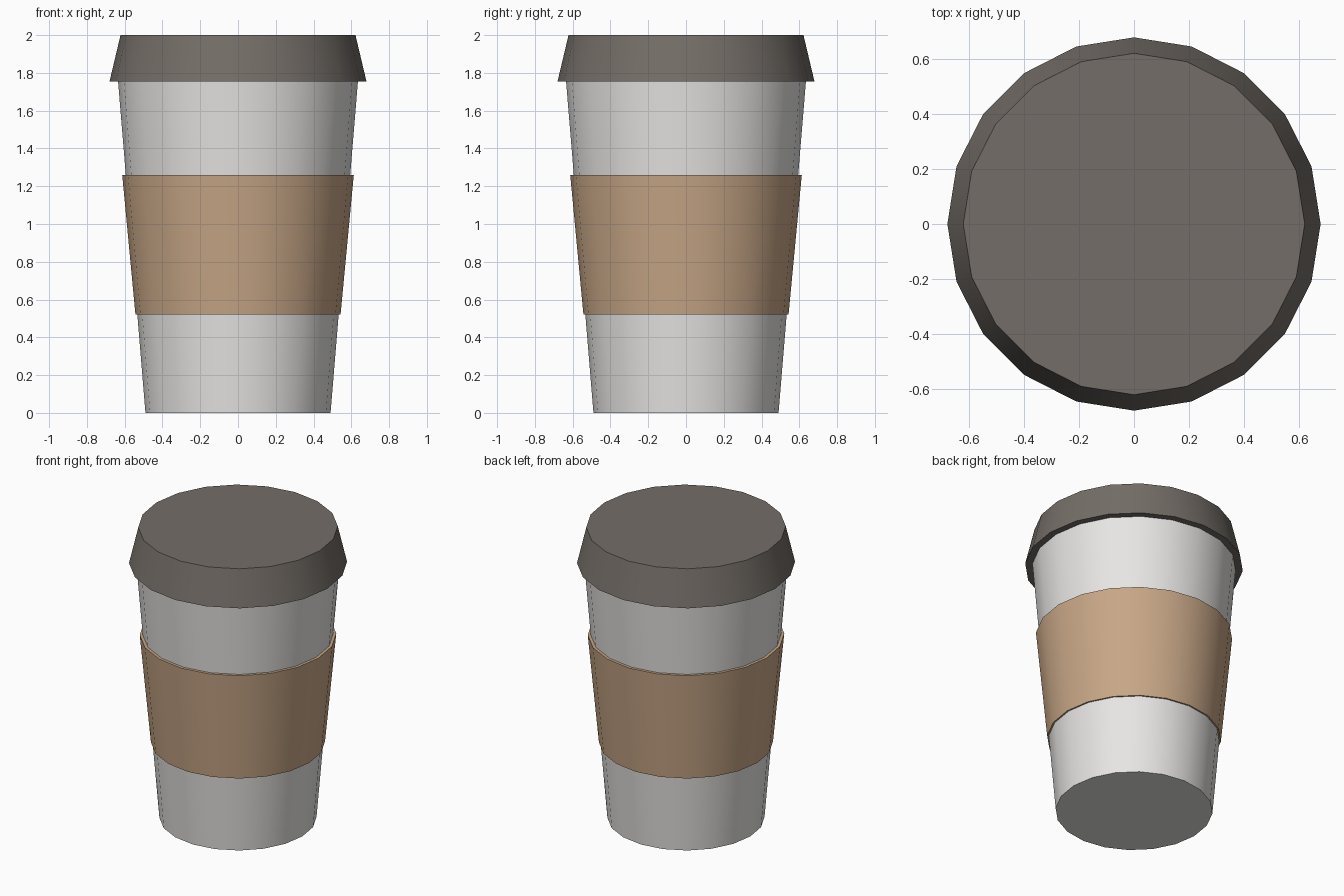
import bpy
import bmesh
import math

SIDES = 20

default = bpy.data.objects.get("Cube")
if default:
    bpy.data.objects.remove(default, do_unlink=True)


def make_material(name, rgb):
    mat = bpy.data.materials.new(name)
    mat.use_nodes = True
    color = (*rgb, 1.0)
    mat.diffuse_color = color
    bsdf = next(n for n in mat.node_tree.nodes if n.type == "BSDF_PRINCIPLED")
    bsdf.inputs["Base Color"].default_value = color
    return mat


def lathe(name, profile, mat, closed=False):
    """Turn (radius, height) points around z; open profiles get end caps."""
    bm = bmesh.new()
    rings = []
    for radius, z in profile:
        angles = [math.tau * i / SIDES for i in range(SIDES)]
        rings.append([bm.verts.new((radius * math.cos(a), radius * math.sin(a), z))
                      for a in angles])
    pairs = list(zip(rings, rings[1:]))
    if closed:
        pairs.append((rings[-1], rings[0]))
    else:
        bm.faces.new(rings[0])
        bm.faces.new(rings[-1])
    for low, high in pairs:
        for i in range(SIDES):
            j = (i + 1) % SIDES
            bm.faces.new((low[i], low[j], high[j], high[i]))
    bmesh.ops.recalc_face_normals(bm, faces=bm.faces)
    mesh = bpy.data.meshes.new(name)
    bm.to_mesh(mesh)
    bm.free()
    mesh.materials.append(mat)
    obj = bpy.data.objects.new(name, mesh)
    bpy.context.collection.objects.link(obj)
    bpy.ops.object.select_all(action="DESELECT")
    obj.select_set(True)
    bpy.context.view_layer.objects.active = obj
    bpy.ops.object.shade_smooth_by_angle(angle=math.radians(30))
    return obj


white = make_material("paper white", (0.80, 0.79, 0.775))
brown = make_material("cardboard brown", (0.577, 0.386, 0.242))
dark = make_material("lid dark grey", (0.175, 0.155, 0.136))

# Tapered paper cup, reaching just inside the lid
lathe("cup", [(0.49, 0.0), (0.637, 1.78)], white)

# Cardboard sleeve wrapped around the middle
lathe("sleeve", [(0.543, 0.52), (0.613, 1.26), (0.588, 1.26), (0.527, 0.52)],
      brown, closed=True)

# Flat-topped lid overhanging the rim
lathe("lid", [(0.68, 1.755), (0.622, 2.0)], dark)
